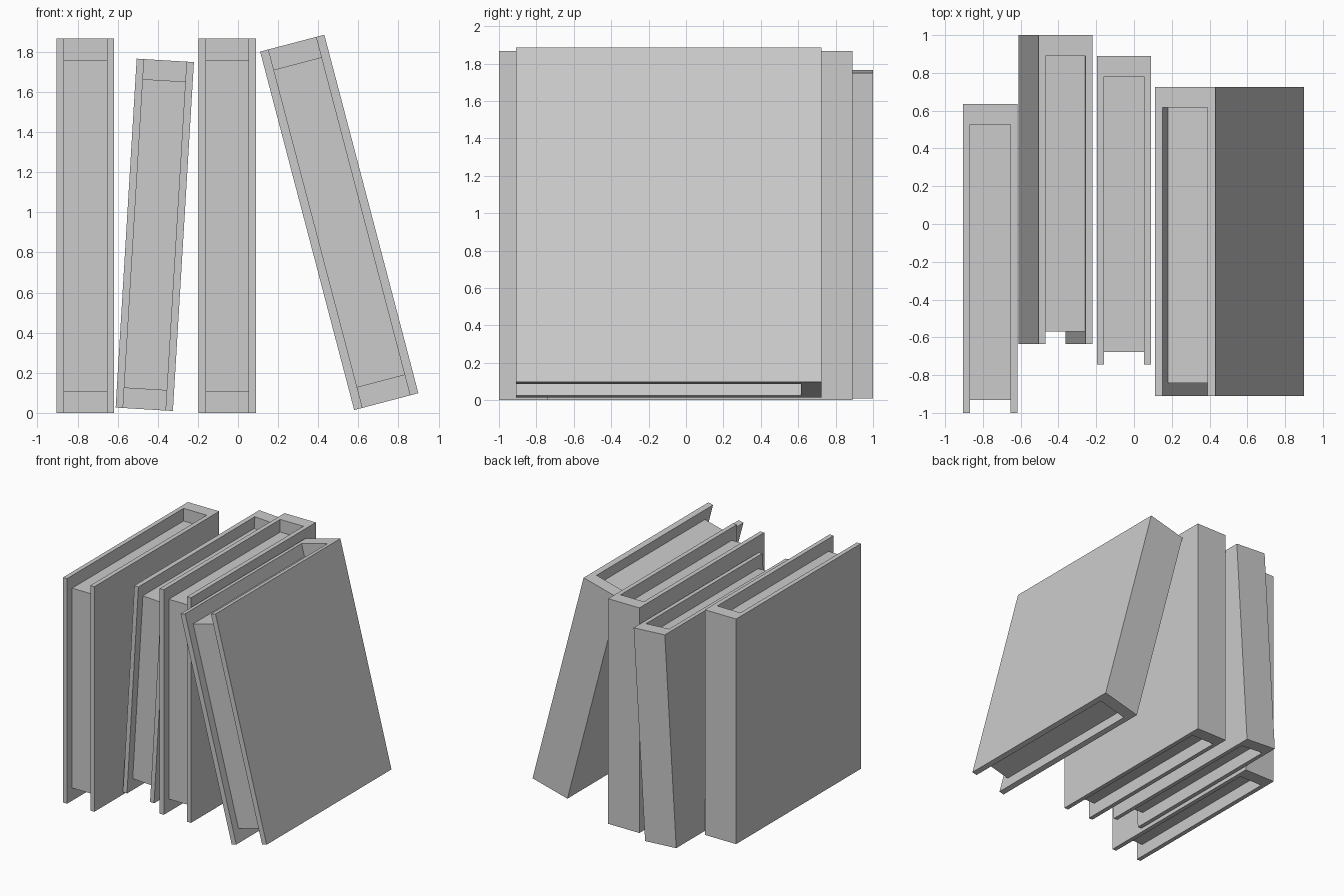
import bpy
import bmesh
from math import radians
from mathutils import Vector

cube = bpy.data.objects.get("Cube")
if cube:
    bpy.data.objects.remove(cube, do_unlink=True)

grey = bpy.data.materials.new("plain grey")
grey.use_nodes = True
colour = (0.6, 0.6, 0.6, 1)
grey.diffuse_color = colour
grey.node_tree.nodes["Principled BSDF"].inputs["Base Color"].default_value = colour

DEPTH = 1.635    # front edge of the boards to the back of the spine
SPINE = 0.11
PAGE_INSET = 0.067


def extrude_outline(name, outline, height, place, lean):
    """Raise an outline in x and y to a height centred on z, then lean it."""
    bm = bmesh.new()
    base = bm.faces.new([bm.verts.new((x, y, -height / 2)) for x, y in outline])
    top = bmesh.ops.extrude_face_region(bm, geom=[base])["geom"]
    verts = [v for v in top if isinstance(v, bmesh.types.BMVert)]
    bmesh.ops.translate(bm, verts=verts, vec=Vector((0, 0, height)))
    bmesh.ops.recalc_face_normals(bm, faces=bm.faces)
    mesh = bpy.data.meshes.new(name)
    bm.to_mesh(mesh)
    bm.free()
    mesh.materials.append(grey)
    obj = bpy.data.objects.new(name, mesh)
    obj.location = place
    obj.rotation_euler.y = radians(lean)
    bpy.context.collection.objects.link(obj)


def book(name, place, width, height, board, margin, lean=0):
    w, d = width / 2, DEPTH / 2
    inner, hinge = w - board, d - SPINE
    # Cover: two boards joined by the spine
    cover = [(-w, -d), (-inner, -d), (-inner, hinge), (inner, hinge),
             (inner, -d), (w, -d), (w, d), (-w, d)]
    extrude_outline(name + "_cover", cover, height, place, lean)
    # Page block, set in from the cover edges
    front = -d + PAGE_INSET
    pages = [(-inner, front), (inner, front), (inner, hinge), (-inner, hinge)]
    extrude_outline(name + "_pages", pages, height - 2 * margin, place, lean)


book("left_upright_book", (-0.761, -0.182, 0.933), 0.287, 1.866, 0.037, 0.105)
book("slightly_leaning_book", (-0.415, 0.182, 0.888), 0.286, 1.743, 0.037, 0.1, 3.45)
book("middle_upright_book", (-0.053, 0.073, 0.933), 0.287, 1.866, 0.037, 0.105)
book("leaning_book", (0.505, -0.092, 0.95), 0.331, 1.848, 0.043, 0.105, -14.7)
